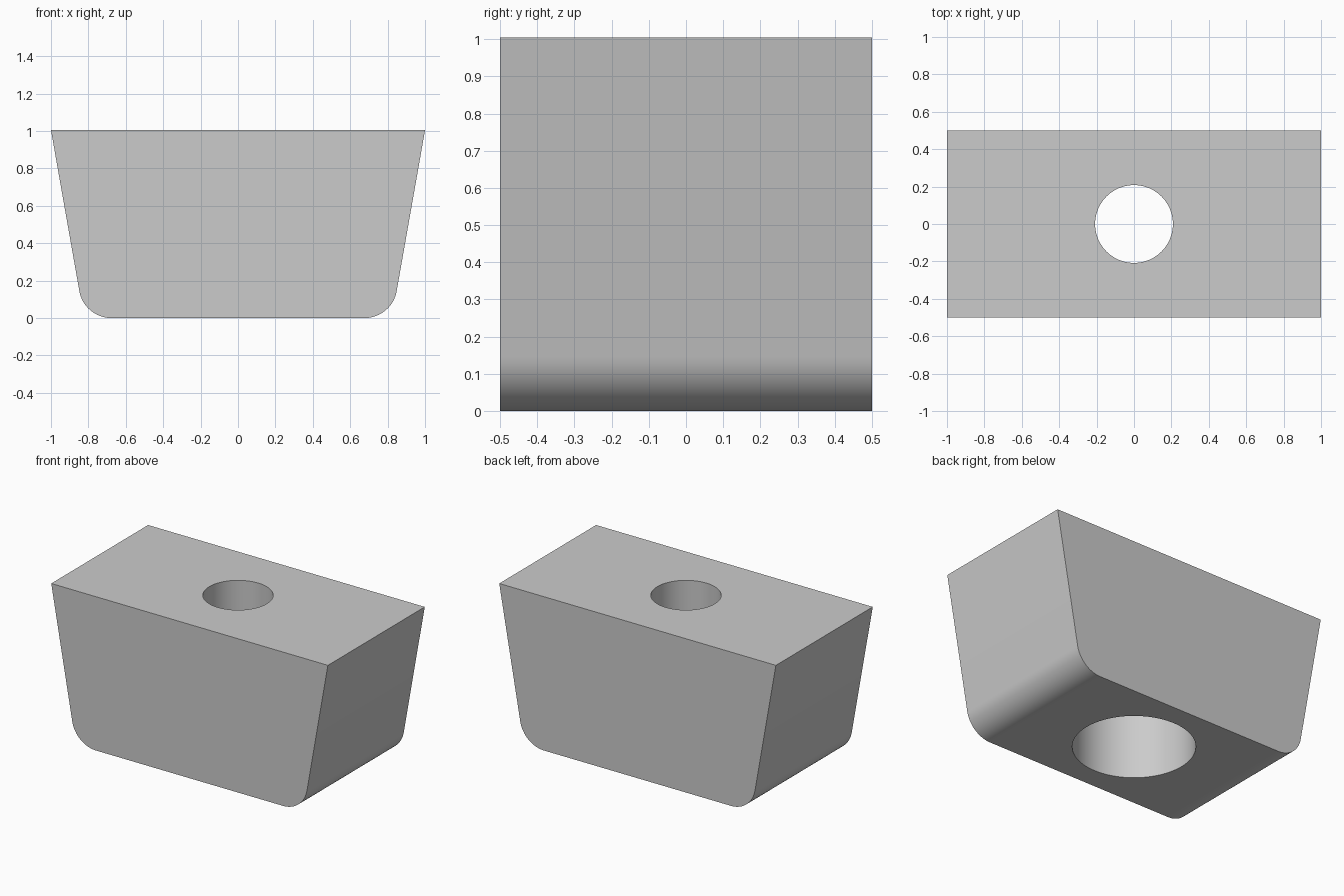
import bpy, bmesh, math

if "Cube" in bpy.data.objects:
    bpy.data.objects.remove(bpy.data.objects["Cube"], do_unlink=True)

HEIGHT, DEPTH = 1.005, 1.0
DRAFT = math.radians(10)      # side wall slope
FILLET = 0.175                # bottom edge radius
SCREW_R, HEAD_R, HEAD_DEPTH = 0.208, 0.36, 0.5

grey = bpy.data.materials.new("grey")
grey.use_nodes = True
COLOUR = (0.6, 0.6, 0.6, 1)
grey.diffuse_color = COLOUR
grey.node_tree.nodes["Principled BSDF"].inputs["Base Color"].default_value = COLOUR


def side_profile(steps=16):
    """Right half of the outline, from the bottom up to the top corner."""
    corner = 1 - HEIGHT * math.tan(DRAFT)
    cx = corner - FILLET * math.tan((math.pi / 2 - DRAFT) / 2)
    sweep = math.pi / 2 - DRAFT
    arc = [(cx + FILLET * math.sin(sweep * i / steps),
            FILLET - FILLET * math.cos(sweep * i / steps)) for i in range(steps + 1)]
    return arc + [(1, HEIGHT)]


# Tapered block: mirrored outline extruded front to back
half = side_profile()
outline = half + [(-x, z) for x, z in reversed(half)]
bm = bmesh.new()
face = bm.faces.new([bm.verts.new((x, -DEPTH / 2, z)) for x, z in outline])
extruded = bmesh.ops.extrude_face_region(bm, geom=[face])["geom"]
bmesh.ops.translate(bm, vec=(0, DEPTH, 0),
                    verts=[v for v in extruded if isinstance(v, bmesh.types.BMVert)])
bmesh.ops.recalc_face_normals(bm, faces=bm.faces)
mesh = bpy.data.meshes.new("tapered_block")
bm.to_mesh(mesh)
bm.free()
block = bpy.data.objects.new("tapered_block", mesh)
bpy.context.collection.objects.link(block)
mesh.materials.append(grey)


def bore(name, radius, bottom, top):
    """Cut a vertical round hole through the block."""
    bpy.ops.mesh.primitive_cylinder_add(vertices=96, radius=radius, depth=top - bottom,
                                        location=(0, 0, (top + bottom) / 2))
    cutter = bpy.context.object
    cutter.name = name
    cutter.data.materials.append(grey)
    cutter.hide_render = True
    bpy.ops.object.select_all(action="DESELECT")
    block.select_set(True)
    bpy.context.view_layer.objects.active = block
    cut = block.modifiers.new(name, "BOOLEAN")
    cut.operation = "DIFFERENCE"
    cut.solver = "EXACT"
    cut.object = cutter
    bpy.ops.object.modifier_apply(modifier=cut.name)
    bpy.data.objects.remove(cutter, do_unlink=True)


# Wide recess from below, then the narrow screw hole all the way through
bore("head_recess", HEAD_R, -0.2, HEAD_DEPTH)
bore("screw_hole", SCREW_R, -0.3, HEIGHT + 0.2)

bpy.ops.object.shade_smooth_by_angle(angle=math.radians(30))
